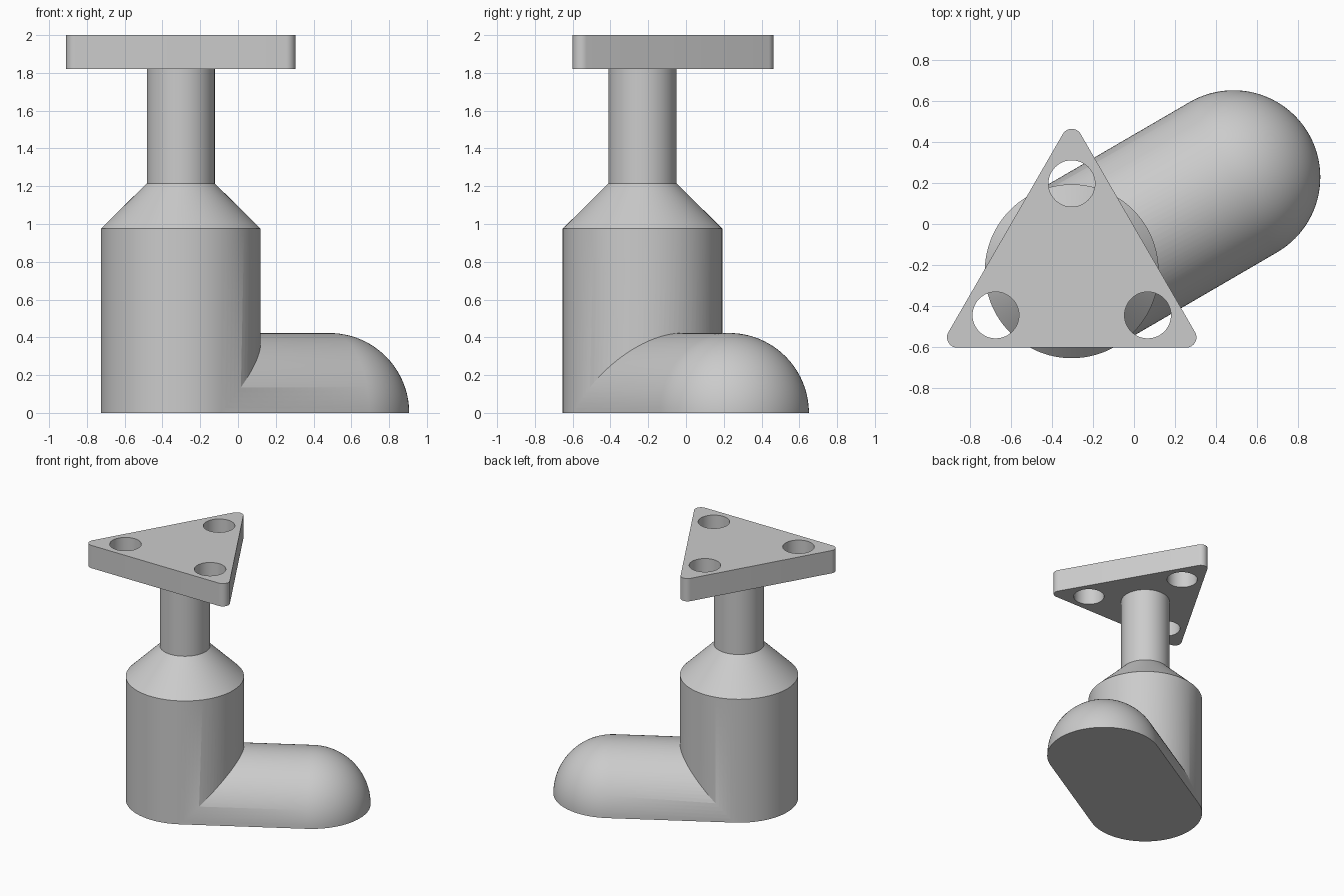
import bpy, bmesh
from math import pi, sin, cos, radians
from mathutils import Matrix, Vector

if "Cube" in bpy.data.objects:
    bpy.data.objects.remove(bpy.data.objects["Cube"])

LEG_X, LEG_Y = -0.303, -0.23   # vertical axis shared by leg, stem and plate
R = 0.423                      # leg and foot radius
FOOT_LEN = 0.91                # leg axis to toe centre
PLATE_Z, TOP = 1.82, 2.0

grey = bpy.data.materials.new("plain grey")
grey.use_nodes = True
color = (0.6, 0.6, 0.6, 1)
grey.diffuse_color = color
grey.node_tree.nodes["Principled BSDF"].inputs["Base Color"].default_value = color


def make_object(name, bm, turn=0):
    bmesh.ops.recalc_face_normals(bm, faces=bm.faces)
    bm.transform(Matrix.Translation((LEG_X, LEG_Y, 0)) @ Matrix.Rotation(turn, 4, "Z"))
    mesh = bpy.data.meshes.new(name)
    bm.to_mesh(mesh)
    bm.free()
    mesh.materials.append(grey)
    obj = bpy.data.objects.new(name, mesh)
    bpy.context.collection.objects.link(obj)
    return obj


def lathe(points, axis, angle, steps):
    """Spin a profile; open half turns are closed with a flat base."""
    bm = bmesh.new()
    verts = [bm.verts.new(p) for p in points]
    edges = [bm.edges.new(pair) for pair in zip(verts, verts[1:])]
    bmesh.ops.spin(bm, geom=verts + edges, cent=(0, 0, 0), axis=axis,
                   angle=angle, steps=steps)
    bmesh.ops.remove_doubles(bm, verts=bm.verts, dist=1e-5)
    rim = [e for e in bm.edges if e.is_boundary]
    if rim:
        bmesh.ops.contextual_create(bm, geom=rim)
    return bm


def prism(outline, z0, z1):
    bm = bmesh.new()
    face = bm.faces.new([bm.verts.new((x, y, z0)) for x, y in outline])
    new = bmesh.ops.extrude_face_region(bm, geom=[face])["geom"]
    bmesh.ops.translate(bm, vec=(0, 0, z1 - z0),
                        verts=[v for v in new if isinstance(v, bmesh.types.BMVert)])
    return bm


def combine(obj, other, operation):
    mod = obj.modifiers.new(operation.lower(), "BOOLEAN")
    mod.object, mod.operation, mod.solver = other, operation, "EXACT"
    bpy.context.view_layer.objects.active = obj
    bpy.ops.object.modifier_apply(modifier=mod.name)
    bpy.data.objects.remove(other)


def smooth(obj):
    bpy.ops.object.select_all(action="DESELECT")
    obj.select_set(True)
    bpy.context.view_layer.objects.active = obj
    bpy.ops.object.shade_smooth_by_angle(angle=radians(25))


# Leg with shoulder cone and stem
leg_profile = [(0, 0), (R, 0), (R, 0.975), (0.18, 1.215), (0.18, PLATE_Z + 0.02),
               (0, PLATE_Z + 0.02)]
leg = make_object("leg_and_foot",
                  lathe([(x, 0, z) for x, z in leg_profile], (0, 0, 1), 2 * pi, 96))

# Half-round foot with a domed toe
toe = [(FOOT_LEN + R * sin(a), R * cos(a), 0)
       for a in (i * pi / 48 for i in range(25))]
foot = make_object("foot", lathe([(0, 0, 0), (0, R, 0)] + toe, (1, 0, 0), pi, 48),
                   radians(30.2))
combine(leg, foot, "UNION")
smooth(leg)

# Triangular plate with rounded corners
corners = [pi / 2 + i * 2 * pi / 3 for i in range(3)]
outline = []
for c in corners:
    for i in range(13):
        a = c - pi / 3 + i * pi / 18
        outline.append((0.643 * cos(c) + 0.05 * cos(a), 0.643 * sin(c) + 0.05 * sin(a)))
plate = make_object("mounting_plate", prism(outline, PLATE_Z, TOP))

# Bolt holes
for c in corners:
    ring = [(0.427 * cos(c) + 0.113 * cos(i * pi / 24),
             0.427 * sin(c) + 0.113 * sin(i * pi / 24)) for i in range(48)]
    cutter = make_object("hole_cutter", prism(ring, PLATE_Z - 0.1, TOP + 0.1))
    cutter.hide_render = True
    combine(plate, cutter, "DIFFERENCE")
smooth(plate)
